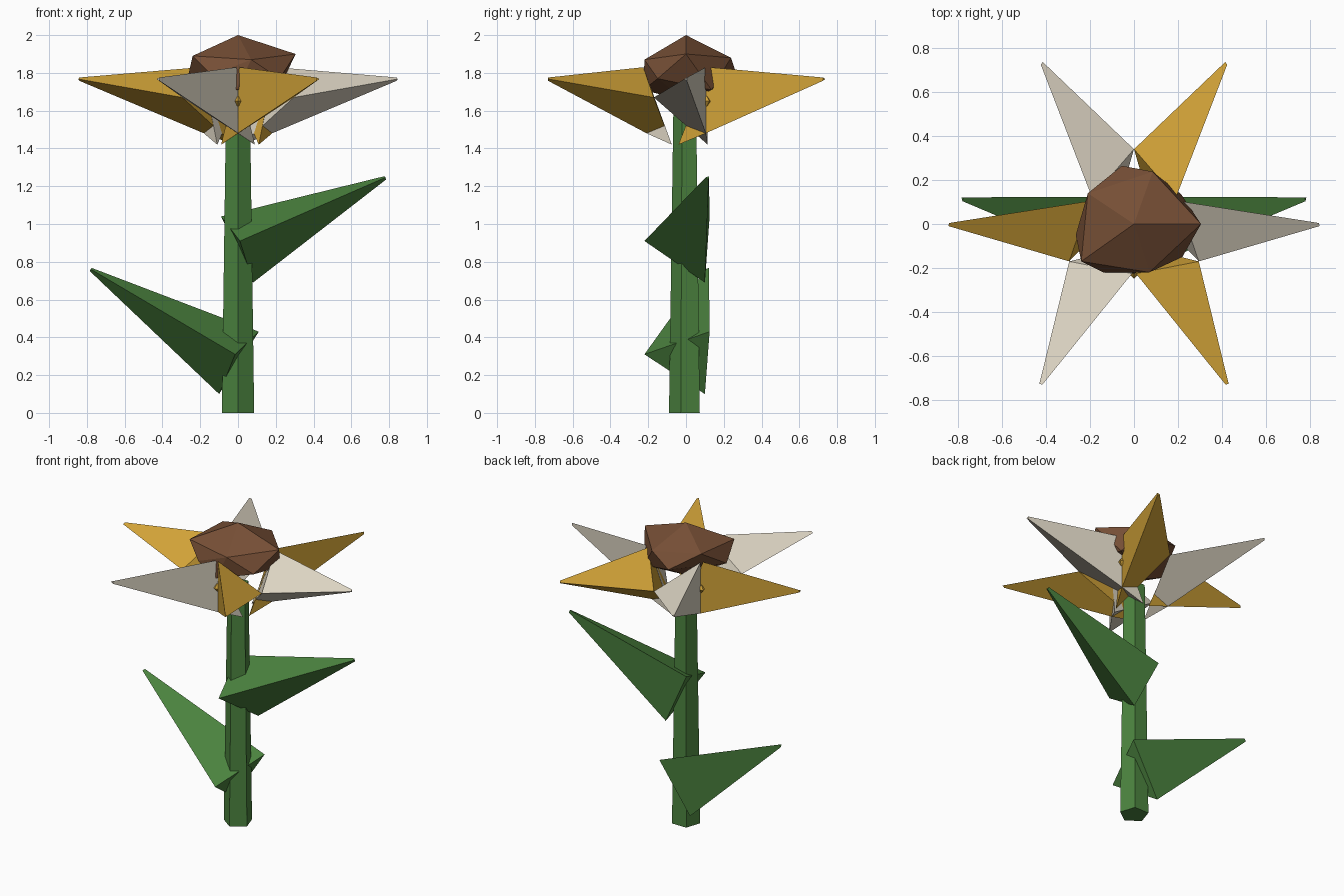
import bpy, bmesh, math
from mathutils import Vector, Matrix

cube = bpy.data.objects.get("Cube")
if cube:
    bpy.data.objects.remove(cube, do_unlink=True)


def material(name, rgb):
    m = bpy.data.materials.new(name)
    m.diffuse_color = (*rgb, 1)
    m.use_nodes = True
    m.node_tree.nodes["Principled BSDF"].inputs["Base Color"].default_value = (*rgb, 1)
    return m


green = material("leaf green", (0.072, 0.23, 0.05))
gold = material("gold", (0.65, 0.37, 0.04))
cream = material("cream", (0.74, 0.68, 0.56))
brown = material("seed brown", (0.18, 0.077, 0.036))


def finish(name, bm, mat):
    bmesh.ops.recalc_face_normals(bm, faces=bm.faces)
    mesh = bpy.data.meshes.new(name)
    bm.to_mesh(mesh)
    bm.free()
    mesh.materials.append(mat)
    ob = bpy.data.objects.new(name, mesh)
    bpy.context.collection.objects.link(ob)
    return ob


def hull(name, points, mat, matrix=Matrix()):
    """Flat-faced solid wrapped around a few corner points."""
    bm = bmesh.new()
    for p in points:
        bm.verts.new(matrix @ Vector(p))
    res = bmesh.ops.convex_hull(bm, input=bm.verts)
    loose = {v for v in res["geom_interior"] if isinstance(v, bmesh.types.BMVert)}
    bmesh.ops.delete(bm, geom=list(loose), context="VERTS")
    return finish(name, bm, mat)


def blade(name, tip, base, mat, matrix=Matrix()):
    """Three-sided spike with a slightly blunt tip; extra base corners allowed."""
    corners = [Vector(p) for p in base]
    mid = sum(corners[:3], Vector()) / 3
    blunt = [Vector(tip) + (p - mid) * 0.05 for p in corners[:3]]
    return hull(name, corners + blunt, mat, matrix)


# Stem: tapered pentagon
bm = bmesh.new()
bmesh.ops.create_cone(bm, cap_ends=True, segments=5, radius1=0.09, radius2=0.067,
                      depth=1.6, matrix=Matrix.Translation((0, 0, 0.8)))
front = min((v for v in bm.verts if v.co.z < 0.1), key=lambda v: v.co.y)
turn = -math.pi / 2 - math.atan2(front.co.y, front.co.x)
bmesh.ops.rotate(bm, verts=bm.verts, matrix=Matrix.Rotation(turn, 3, "Z"))
finish("stem", bm, green)

# Leaves
blade("left_leaf", (0.78, 0.115, 1.245),
      [(0.01, -0.22, 0.91), (0.08, 0.10, 0.69), (-0.09, 0.125, 1.04)], green)
blade("right_leaf", (-0.78, 0.115, 0.76),
      [(-0.015, -0.22, 0.31), (-0.10, 0.10, 0.10), (0.11, 0.125, 0.43)], green)

# Petals: cream ones, with gold mirror images between them
petal = [(0.20, 0.105, 1.83), (0.295, -0.17, 1.67), (0.18, 0.105, 1.48), (0.02, 0.115, 1.42)]
for i in range(3):
    spin = Matrix.Rotation(math.radians(120 * i), 4, "Z")
    flip = Matrix.Rotation(math.radians(120 * i + 60), 4, "Z") @ Matrix.Scale(-1, 4, (0, 1, 0))
    blade(f"cream_petal_{i + 1}", (0.842, 0, 1.767), petal, cream, spin)
    blade(f"gold_petal_{i + 1}", (0.842, 0, 1.767), petal, gold, flip)

    # Small bud in each gap between petals
    place = Matrix.Rotation(math.radians(120 * i + 30), 4, "Z") @ Matrix.Translation((0.22, 0, 1.65))
    s = 0.028
    bud = [(s, 0, 0), (-s, 0, 0), (0, s, 0), (0, -s, 0), (0, 0, s), (0, 0, -s)]
    hull(f"bud_{i + 1}", bud, gold, place)

# Seed head: uneven twelve-cornered lump
upper = [(0.305, 0, 1.90), (0.085, 0.238, 1.88), (-0.21, 0.14, 1.90),
         (-0.24, -0.17, 1.89), (0.07, -0.22, 1.87)]
lower = [(0.215, 0.135, 1.71), (-0.055, 0.265, 1.80), (-0.265, -0.05, 1.78),
         (-0.14, -0.22, 1.79), (-0.01, -0.225, 1.71), (0.22, -0.15, 1.77)]
hull("seed_head", [(0, 0, 2.0)] + upper + lower + [(0, 0, 1.65)], brown)
